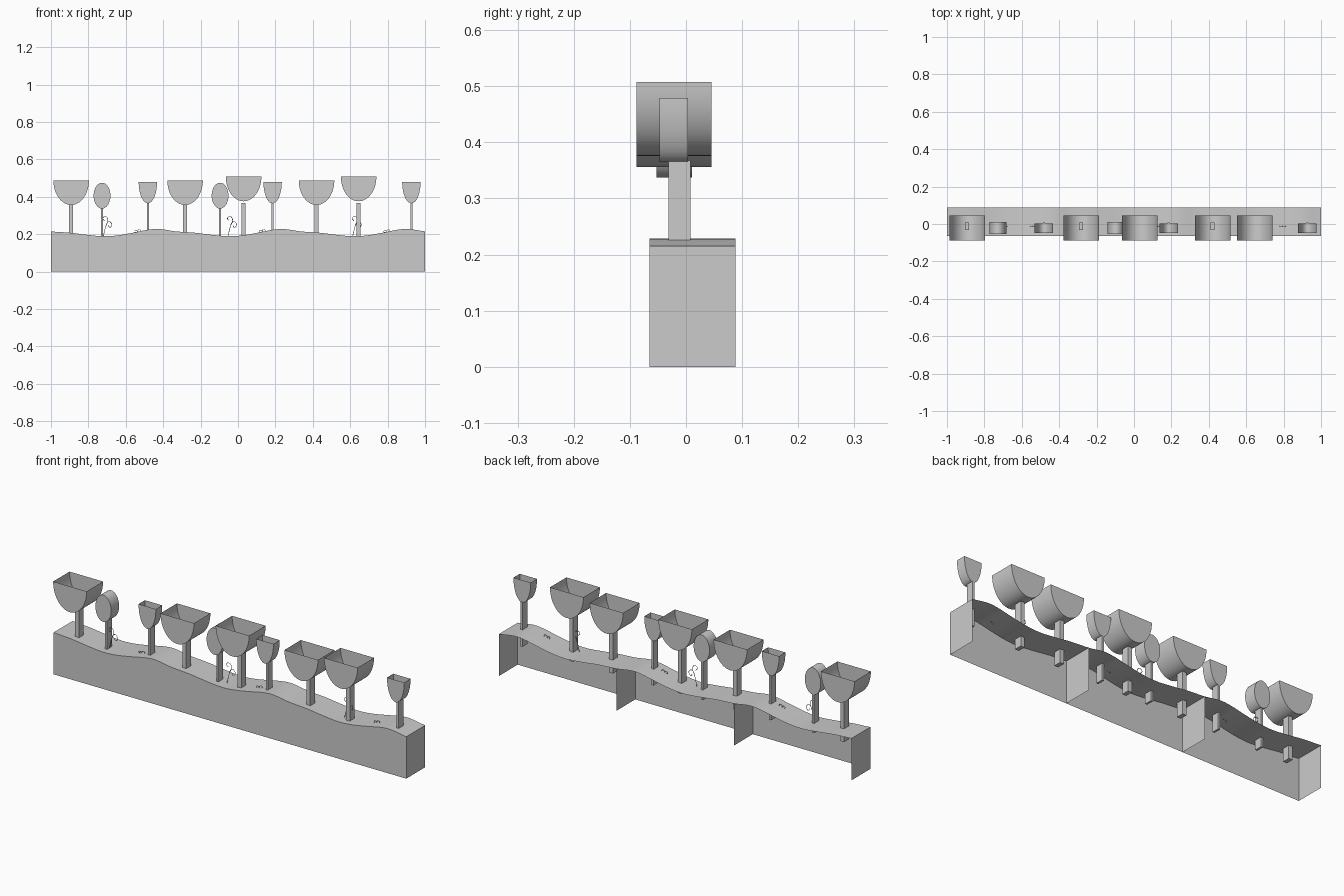
import bpy, bmesh, math
from mathutils import Vector

if "Cube" in bpy.data.objects:
    bpy.data.objects.remove(bpy.data.objects["Cube"])

Y0, Y1 = -0.065, 0.088          # front and back of the base
MOD = 2 / 3                     # the base is three repeating modules
KEYS = [(0, .215), (.1, .208), (.19, .197), (.28, .189), (.36, .194),
        (.45, .210), (.52, .224), (.58, .228), (MOD, .215)]


def finish(name, bm, smooth=True):
    me = bpy.data.meshes.new(name)
    bm.to_mesh(me)
    bm.free()
    ob = bpy.data.objects.new(name, me)
    bpy.context.collection.objects.link(ob)
    if smooth:
        bpy.ops.object.select_all(action='DESELECT')
        bpy.context.view_layer.objects.active = ob
        ob.select_set(True)
        bpy.ops.object.shade_smooth_by_angle(angle=math.radians(35))
    return ob


def wave_points(steps=4):
    """Smooth one module's keys (Catmull-Rom, periodic) and repeat it."""
    n = len(KEYS) - 1

    def key(i):
        u, z = KEYS[i % n]
        return Vector((u + (i // n) * MOD - 1, z))
    pts = []
    for i in range(3 * n):
        a, b, c, d = (key(i + k) for k in (-1, 0, 1, 2))
        for s in range(steps):
            t = s / steps
            pts.append(0.5 * (2 * b + (c - a) * t + (2 * a - 5 * b + 4 * c - d) * t * t
                              + (3 * b - a - 3 * c + d) * t ** 3))
    pts.append(Vector((1, .215)))
    return pts


# Base: wavy top and front panel as one folded sheet, open at back and bottom
bm = bmesh.new()
rows = [[bm.verts.new(p) for p in ((x, Y0, 0), (x, Y0, z), (x, Y1, z))]
        for x, z in wave_points()]
for a, b in zip(rows, rows[1:]):
    for k in (0, 1):
        bm.faces.new((a[k], b[k], b[k + 1], a[k + 1]))
finish("wavy_base", bm)

# Upright dividers at the module ends
for i in range(4):
    x = -1 + i * MOD
    bm = bmesh.new()
    bm.faces.new([bm.verts.new(p) for p in
                  ((x, Y0, 0), (x, Y1, 0), (x, Y1, .215), (x, Y0, .215))])
    finish("divider", bm, False)


def post(x, w):
    bm = bmesh.new()
    bmesh.ops.create_cube(bm, size=1)
    bmesh.ops.scale(bm, vec=(w, .039, .228), verts=bm.verts)
    bmesh.ops.translate(bm, vec=(x, -.0115, .254), verts=bm.verts)
    finish("post", bm, False)


def extruded_arc(name, x, z, rx, rz, y0, y1, full):
    """Extruded ellipse, or its lower half left open on top."""
    n = 32
    angs = [math.pi + (2 if full else 1) * math.pi * i / n for i in range(n if full else n + 1)]
    prof = [(x + rx * math.cos(a), z + rz * math.sin(a)) for a in angs]
    bm = bmesh.new()
    front = [bm.verts.new((px, y0, pz)) for px, pz in prof]
    back = [bm.verts.new((px, y1, pz)) for px, pz in prof]
    bm.faces.new(front)
    bm.faces.new(back[::-1])
    for i in range(len(prof) if full else n):
        j = (i + 1) % len(prof)
        bm.faces.new((front[j], front[i], back[i], back[j]))
    finish(name, bm)


# Large open bowls
for x, top in ((-.892, .488), (-.283, .488), (.03, .508), (.42, .488), (.645, .508)):
    extruded_arc("large_bowl", x, top, .095, .132, -.088, .045, False)
    post(x, .022)

# Small open cups
for x in (-.482, .185, .927):
    extruded_arc("small_cup", x, .479, .049, .114, -.047, .004, False)
    post(x, .011)

# Closed oval drums
for x in (-.727, -.096):
    extruded_arc("oval_drum", x, .406, .045, .069, -.053, .011, True)
    post(x, .011)


def curl(name, x, z, pts, r):
    cu = bpy.data.curves.new(name, 'CURVE')
    cu.dimensions = '3D'
    cu.bevel_depth = r
    cu.bevel_resolution = 0
    cu.resolution_u = 4
    sp = cu.splines.new('BEZIER')
    sp.bezier_points.add(len(pts) - 1)
    for bp, (px, pz) in zip(sp.bezier_points, pts):
        bp.co = (x + px, -.012, z + pz)
        bp.handle_left_type = bp.handle_right_type = 'AUTO'
    bpy.context.collection.objects.link(bpy.data.objects.new(name, cu))


# Tendrils: a tall one with two curls and a small one in each module
TALL = [(0, 0), (.012, .05), (.024, .09), (.012, .104), (-.003, .095), (.006, .082)]
SIDE = [(.014, .06), (.026, .076), (.04, .073), (.045, .057), (.034, .047), (.027, .057)]
LOW = [(0, 0), (.005, .014), (.016, .016), (.018, .006), (.011, .005)]
for i in range(3):
    x = i * MOD
    curl("tall_tendril", -.72 + x, .19, TALL, .0015)
    curl("side_tendril", -.72 + x, .19, SIDE, .0015)
    curl("low_tendril", -.54 + x, .208, LOW, .0012)
    curl("low_tendril", -.535 + x, .208, [(-a, b * .7) for a, b in LOW], .0012)
